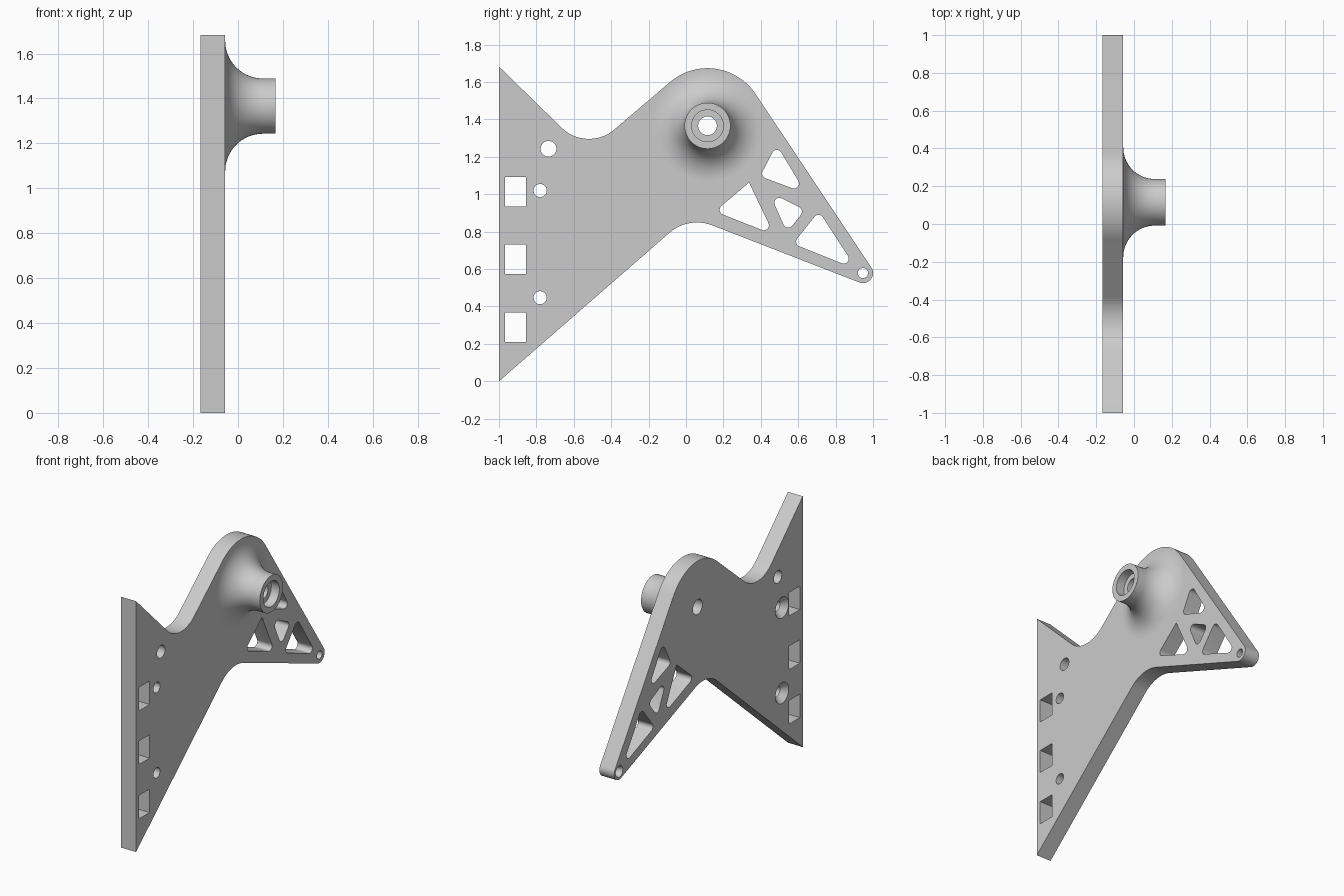
import bpy, bmesh
from math import radians, sin, cos, pi
from mathutils import Vector

if "Cube" in bpy.data.objects:
    bpy.data.objects.remove(bpy.data.objects["Cube"])

BACK, FACE, TIP = -0.167, -0.057, 0.167   # x of plate back, plate face, boss end
OVER = 0.05                               # how far cutters overshoot
HUB = (0.115, 1.366)
BORE = 0.05

grey = bpy.data.materials.new("light_grey")
grey.use_nodes = True
colour = (0.6, 0.6, 0.6, 1)
grey.diffuse_color = colour
grey.node_tree.nodes["Principled BSDF"].inputs["Base Color"].default_value = colour


def arc(centre, radius, start, end, steps=20):
    """Points in the side plane (y, z) along an arc, angles in degrees."""
    angles = [radians(start + (end - start) * i / steps) for i in range(steps + 1)]
    return [(centre[0] + radius * cos(a), centre[1] + radius * sin(a)) for a in angles]


def rounded(corners, radii, steps=8):
    """Polygon with each corner replaced by a tangent arc."""
    out = []
    for i, (corner, r) in enumerate(zip(corners, radii)):
        p = Vector(corner)
        a = (Vector(corners[i - 1]) - p).normalized()
        b = (Vector(corners[(i + 1) % len(corners)]) - p).normalized()
        if r == 0:
            out.append(tuple(p))
            continue
        half = a.angle(b) / 2
        c = p + (a + b).normalized() * r / sin(half)
        reach = r / sin(half) * cos(half)
        u, v = p + a * reach - c, p + b * reach - c
        sweep = u.angle(v)
        for k in range(steps + 1):
            t = k / steps
            d = (u * sin((1 - t) * sweep) + v * sin(t * sweep)) / sin(sweep)
            out.append(tuple(c + d))
    return out


def prism(bm, outline, x0, x1):
    rings = [[bm.verts.new((x, y, z)) for y, z in outline] for x in (x0, x1)]
    for ring in rings:
        bm.faces.new(ring)
    n = len(outline)
    for i in range(n):
        j = (i + 1) % n
        bm.faces.new((rings[0][i], rings[0][j], rings[1][j], rings[1][i]))


def lathe(bm, centre, profile, capped, sides=64):
    """Revolve (x, radius) points about an axis parallel to x."""
    rings = []
    for x, r in profile:
        rings.append([bm.verts.new((x, centre[0] + r * cos(2 * pi * i / sides),
                                    centre[1] + r * sin(2 * pi * i / sides)))
                      for i in range(sides)])
    for p, q in zip(rings, rings[1:]):
        for i in range(sides):
            j = (i + 1) % sides
            bm.faces.new((p[i], p[j], q[j], q[i]))
    if capped:
        bm.faces.new(rings[0])
        bm.faces.new(rings[-1])


def make(name, bm):
    bmesh.ops.recalc_face_normals(bm, faces=bm.faces)
    mesh = bpy.data.meshes.new(name)
    bm.to_mesh(mesh)
    bm.free()
    mesh.materials.append(grey)
    obj = bpy.data.objects.new(name, mesh)
    bpy.context.scene.collection.objects.link(obj)
    return obj


def activate(obj):
    bpy.ops.object.select_all(action='DESELECT')
    obj.select_set(True)
    bpy.context.view_layer.objects.active = obj


# Plate silhouette
bm = bmesh.new()
outline = [(-1, 0), (-1, 1.683)]
outline += arc((-0.519, 1.505), 0.209, 225, 309.5)
outline += arc(HUB, 0.308, 129.5, 33.6, 28)
outline += arc((0.946, 0.579), 0.054, 33.6, -111.5)
outline += arc((0.059, 0.624), 0.225, 68.5, 130.5)
prism(bm, outline, BACK, FACE)
plate = make("bracket_plate", bm)

# Cutters: truss windows, strap slots and round holes
bm = bmesh.new()
x0, x1 = BACK - OVER, FACE + OVER
R = 0.027
windows = [
    ([(0.484, 1.265), (0.640, 1.006), (0.396, 1.096)], (R, R, R)),
    ([(0.337, 1.063), (0.470, 0.784), (0.155, 0.908)], (0, R, R)),
    ([(0.444, 1.012), (0.635, 0.916), (0.540, 0.797)], (R, R, R)),
    ([(0.711, 0.909), (0.912, 0.599), (0.572, 0.735)], (R, R, R)),
]
for corners, radii in windows:
    prism(bm, rounded(corners, radii), x0, x1)
for z in (0.21, 0.575, 0.935):
    prism(bm, [(-0.968, z), (-0.856, z), (-0.856, z + 0.157), (-0.968, z + 0.157)], x0, x1)
for centre, r in (((-0.735, 1.243), 0.042), (HUB, BORE)):
    lathe(bm, centre, [(x0, r), (x1, r)], True)

# Holes widened at the back
for centre, r, wide, depth in (((-0.78, 1.02), 0.035, 0.07, 0.04),
                               ((-0.78, 0.447), 0.035, 0.07, 0.04),
                               ((0.946, 0.579), 0.027, 0.038, 0.03)):
    lathe(bm, centre, [(x0, wide), (BACK, wide), (BACK + depth, r), (x1, r)], True, 40)
cutter = make("hole_cutter", bm)
cutter.hide_render = True

activate(plate)
cut = plate.modifiers.new("holes", 'BOOLEAN')
cut.operation = 'DIFFERENCE'
cut.solver = 'EXACT'
cut.object = cutter
bpy.ops.object.modifier_apply(modifier=cut.name)
bpy.data.objects.remove(cutter)

# Flared boss with a stepped bore
bm = bmesh.new()
neck, flare = 0.123, 0.168
profile = [(FACE + flare * (1 - cos(a)), neck + flare * (1 - sin(a)))
           for a in (pi / 2 * i / 16 for i in range(17))]
seat = TIP - 0.06
profile += [(TIP, neck), (TIP, 0.085), (seat, 0.085), (seat, BORE), (FACE, BORE)]
lathe(bm, HUB, profile, False)
boss = make("flared_boss", bm)

for obj in (plate, boss):
    activate(obj)
    bpy.ops.object.shade_smooth_by_angle(angle=radians(30))
